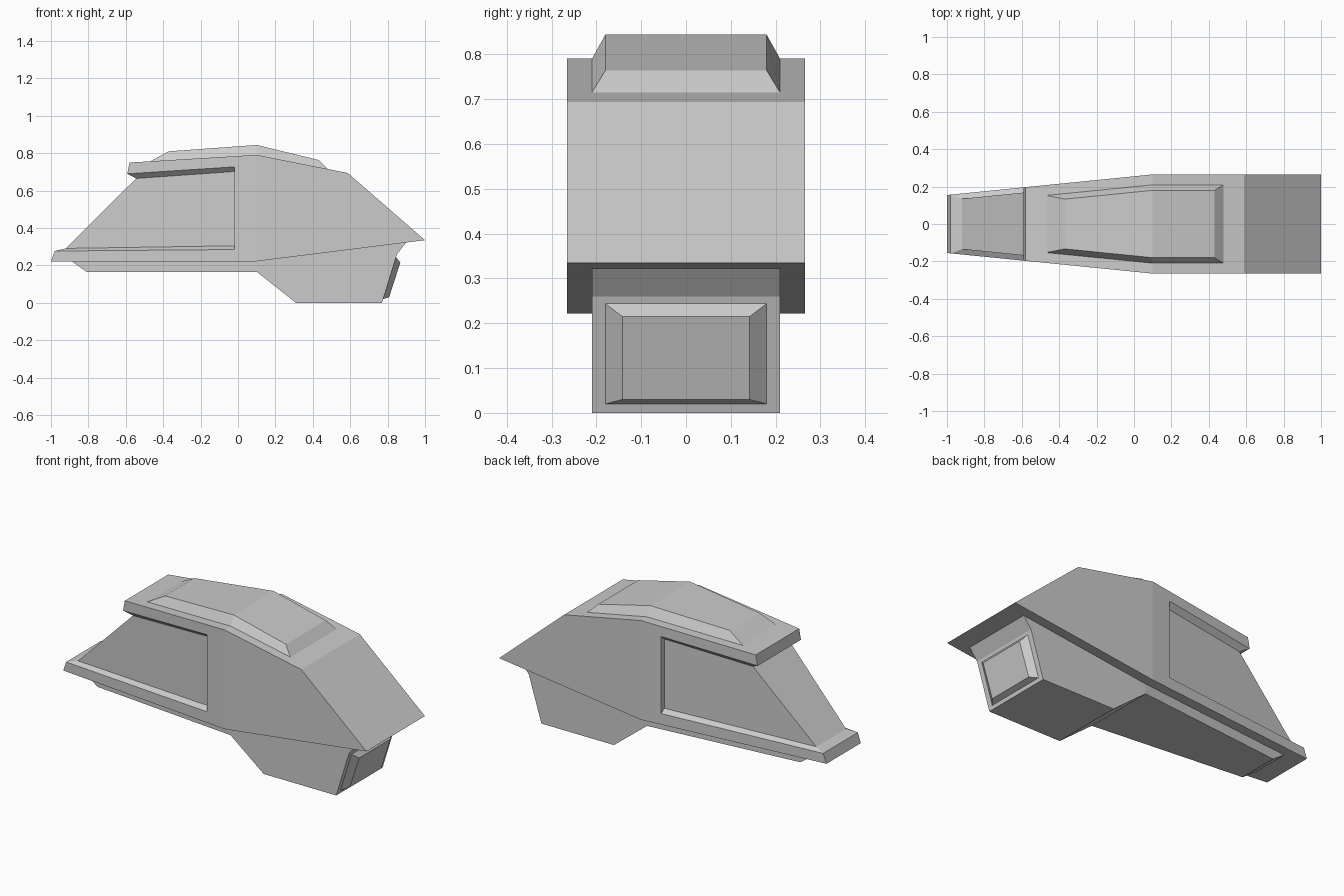
import bpy, bmesh

if "Cube" in bpy.data.objects:
    bpy.data.objects.remove(bpy.data.objects["Cube"])


def half_width(x):
    # constant at the back, tapering towards the nose
    return 0.265 - 0.1 * max(0.0, 0.1 - x)


def mirrored_part(name, points, sides, strips):
    """points: (x, z, inset from the body width); sides: faces made on both
    flanks; strips: chains of points bridged from flank to flank."""
    bm = bmesh.new()
    flank = [[bm.verts.new((x, s * (half_width(x) - inset), z)) for x, z, inset in points]
             for s in (-1, 1)]
    for f in sides:
        bm.faces.new([flank[0][i] for i in f])
        bm.faces.new([flank[1][i] for i in reversed(f)])
    for chain in strips:
        for a, b in zip(chain, chain[1:]):
            bm.faces.new([flank[0][a], flank[0][b], flank[1][b], flank[1][a]])
    bmesh.ops.recalc_face_normals(bm, faces=bm.faces)
    me = bpy.data.meshes.new(name)
    bm.to_mesh(me)
    bm.free()
    ob = bpy.data.objects.new(name, me)
    bpy.context.collection.objects.link(ob)
    return ob


# Main hull with recessed side windows and sloped windscreen
d = 0.028
mirrored_part(
    "hull",
    [(-1, .222, 0), (-.98, .277, 0), (-.02, .285, 0), (-.02, .727, 0), (-.592, .69, 0),
     (-.58, .75, 0), (.1, .791, 0), (.587, .694, 0), (1, .335, 0), (.1, .222, 0),
     (-.92, .291, d), (-.02, .305, d), (-.02, .702, d), (-.545, .665, d)],
    [(0, 1, 2, 3, 4, 5, 6, 9), (6, 7, 8, 9), (10, 11, 12, 13),
     (1, 10, 11, 2), (2, 11, 12, 3), (3, 12, 13, 4)],
    [(0, 1, 10, 13, 4, 5, 6, 7, 8, 9, 0)])

# Raised roof panel
mirrored_part(
    "roof_panel",
    [(-.47, .756, .055), (.1, .79, .055), (.48, .715, .055),
     (-.37, .81, .085), (.1, .844, .085), (.43, .764, .085)],
    [(0, 1, 4, 3), (1, 2, 5, 4)],
    [(0, 3, 4, 5, 2)])

# Underbody with the deep rear block
u = 0.055
mirrored_part(
    "underbody",
    [(x, z, u) for x, z in [(-.89, .223), (-.81, .166), (.1, .166), (.31, 0), (.77, 0),
                            (.85, .26), (.9, .324), (.1, .223)]],
    [(0, 1, 2, 7), (2, 3, 4, 5, 6, 7)],
    [(0, 1, 2, 3, 4, 5, 6, 7, 0)])

# Raised panel on the rear block
mirrored_part(
    "rear_panel",
    [(.776, .02, .085), (.845, .244, .085), (.808, .03, .123), (.868, .215, .123)],
    [(0, 2, 3, 1)],
    [(0, 2, 3, 1)])
